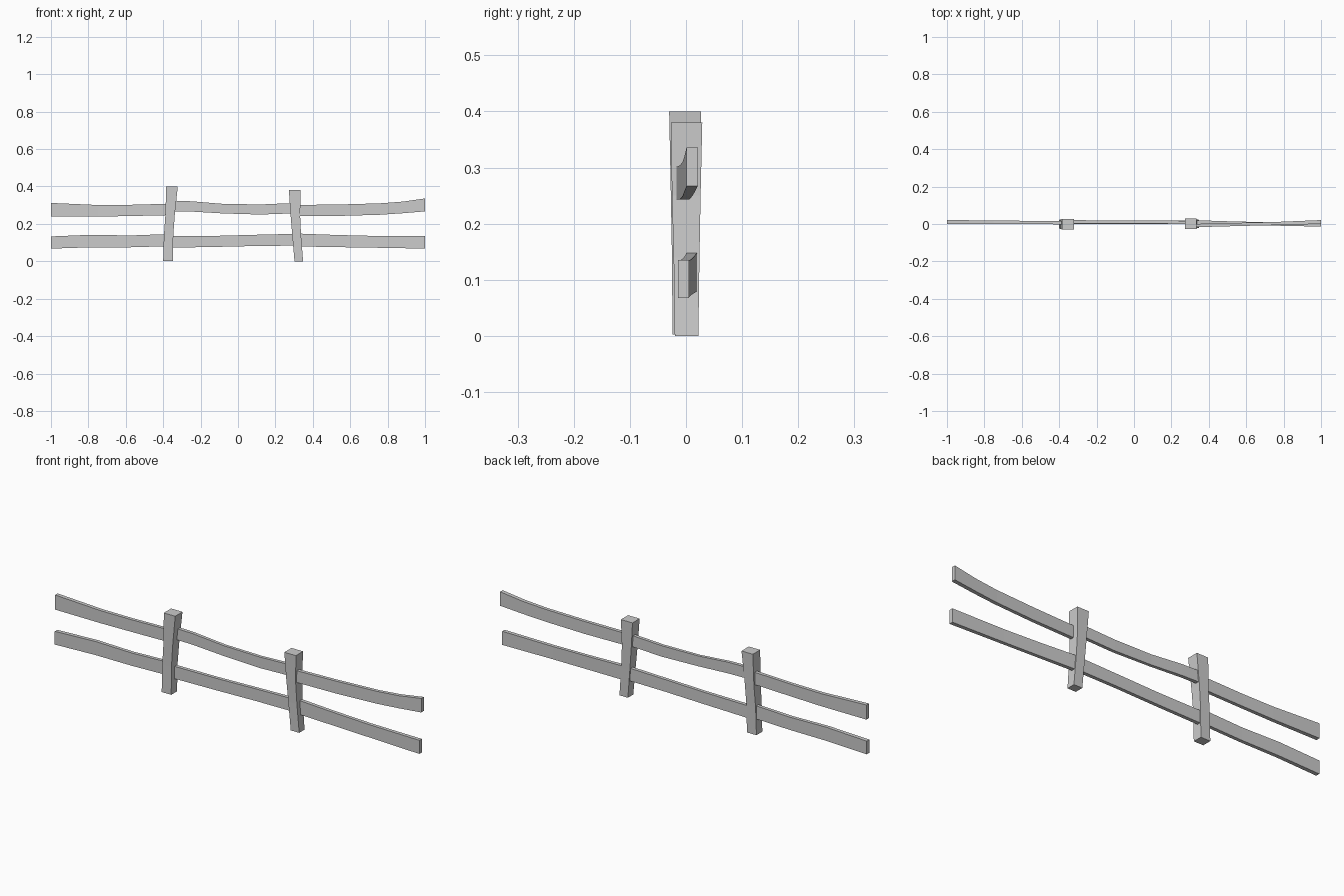
import bpy, bmesh


def loft(name, rings):
    """Skin a row of four-cornered rings into a closed beam."""
    bm = bmesh.new()
    loops = [[bm.verts.new(p) for p in ring] for ring in rings]
    for a, b in zip(loops, loops[1:]):
        for i in range(4):
            j = (i + 1) % 4
            bm.faces.new((a[i], a[j], b[j], b[i]))
    bm.faces.new(loops[0])
    bm.faces.new(loops[-1])
    bmesh.ops.recalc_face_normals(bm, faces=bm.faces)
    mesh = bpy.data.meshes.new(name)
    bm.to_mesh(mesh)
    bm.free()
    obj = bpy.data.objects.new(name, mesh)
    bpy.context.collection.objects.link(obj)


def post(name, levels):
    # each level: z, x min, x max, y min, y max
    loft(name, [[(x0, y0, z), (x1, y0, z), (x1, y1, z), (x0, y1, z)]
                for z, x0, x1, y0, y1 in levels])


def rail(name, stations):
    # each station: x, z bottom, z top, y min, y max
    loft(name, [[(x, y0, z0), (x, y1, z0), (x, y1, z1), (x, y0, z1)]
                for x, z0, z1, y0, y1 in stations])


# Crooked posts, wider at the top
post("left_post", [(0.003, -0.40, -0.348, -0.024, 0.022),
                   (0.14, -0.396, -0.346, -0.025, 0.023),
                   (0.25, -0.388, -0.338, -0.027, 0.025),
                   (0.40, -0.384, -0.322, -0.030, 0.027)])
post("right_post", [(0.0, 0.302, 0.348, -0.020, 0.022),
                    (0.14, 0.290, 0.337, -0.022, 0.024),
                    (0.25, 0.281, 0.332, -0.025, 0.026),
                    (0.38, 0.272, 0.335, -0.027, 0.029)])

# Upper rails, one plank per bay
rail("upper_rail_left", [(-1.0, 0.240, 0.312, 0.001, 0.021),
                         (-0.75, 0.239, 0.301, 0.001, 0.019),
                         (-0.58, 0.242, 0.302, 0.000, 0.017),
                         (-0.36, 0.247, 0.308, -0.002, 0.015)])
rail("upper_rail_middle", [(-0.36, 0.268, 0.323, 0.003, 0.021),
                           (-0.25, 0.266, 0.321, 0.003, 0.020),
                           (-0.08, 0.256, 0.307, 0.003, 0.018),
                           (0.12, 0.250, 0.304, 0.002, 0.018),
                           (0.31, 0.257, 0.312, 0.000, 0.017)])
rail("upper_rail_right", [(0.30, 0.243, 0.301, -0.018, 0.000),
                          (0.55, 0.243, 0.304, -0.011, 0.006),
                          (0.76, 0.249, 0.310, -0.006, 0.011),
                          (0.88, 0.257, 0.319, -0.003, 0.016),
                          (1.0, 0.267, 0.336, 0.001, 0.021)])

# Lower rails
rail("lower_rail_left", [(-1.0, 0.068, 0.133, -0.001, 0.019),
                         (-0.78, 0.075, 0.142, 0.000, 0.018),
                         (-0.58, 0.075, 0.138, 0.000, 0.017),
                         (-0.36, 0.081, 0.146, 0.000, 0.017)])
rail("lower_rail_middle", [(-0.36, 0.073, 0.134, 0.001, 0.019),
                           (-0.12, 0.077, 0.136, 0.001, 0.018),
                           (0.10, 0.082, 0.142, 0.001, 0.018),
                           (0.31, 0.084, 0.147, 0.000, 0.018)])
rail("lower_rail_right", [(0.30, 0.080, 0.149, 0.002, 0.021),
                          (0.52, 0.076, 0.141, -0.003, 0.014),
                          (0.72, 0.073, 0.136, -0.008, 0.009),
                          (1.0, 0.068, 0.135, -0.014, 0.005)])
